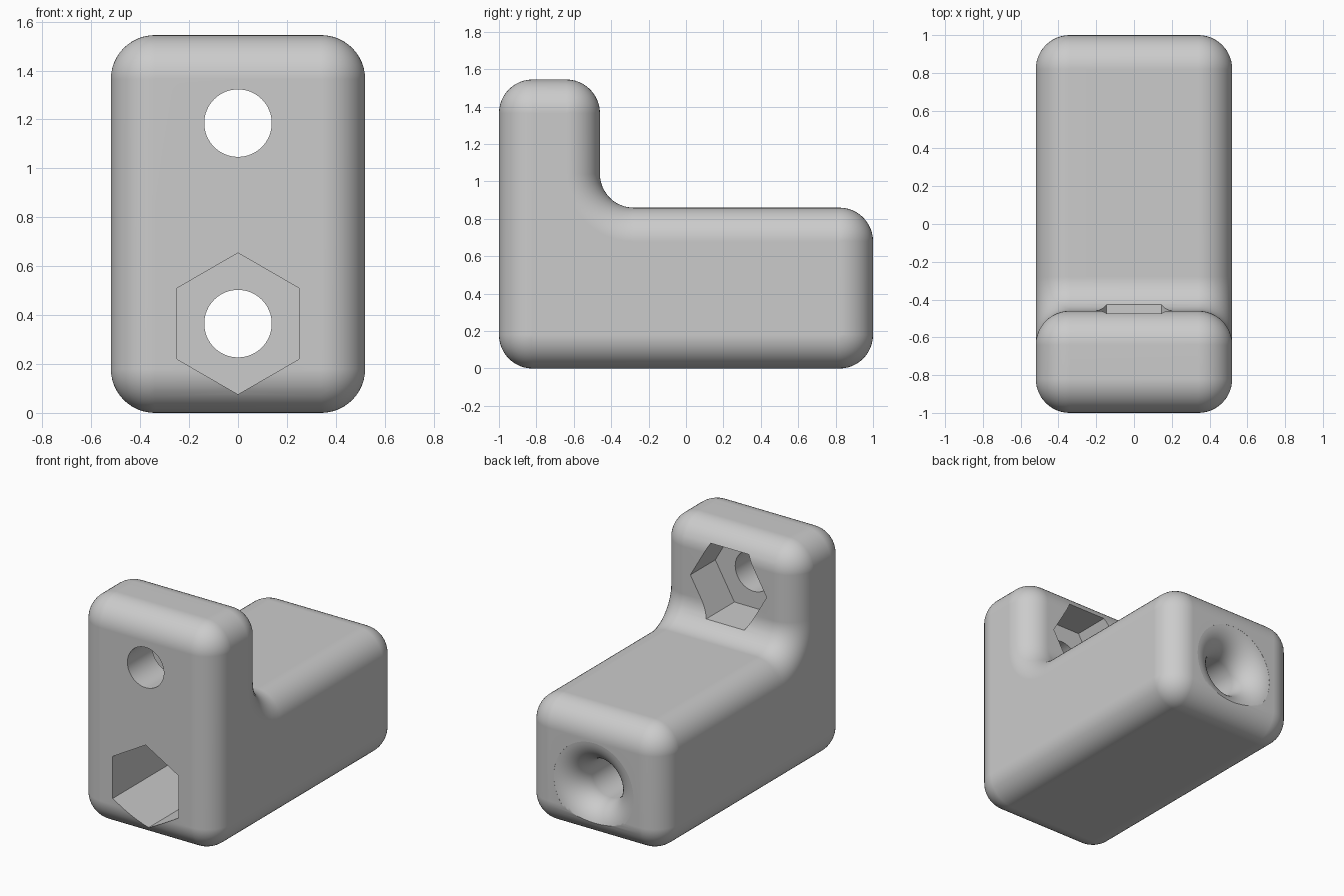
import bpy, bmesh, math
from math import sin, cos, pi

if "Cube" in bpy.data.objects:
    bpy.data.objects.remove(bpy.data.objects["Cube"])

R = 0.18            # fillet radius used on every edge
HALF_W = 0.52
SEG = 12

grey = bpy.data.materials.new("plain_grey")
grey.diffuse_color = (0.6, 0.6, 0.6, 1)
grey.use_nodes = True
grey.node_tree.nodes["Principled BSDF"].inputs["Base Color"].default_value = grey.diffuse_color


def make_object(name, bm):
    bmesh.ops.remove_doubles(bm, verts=bm.verts, dist=1e-5)
    bmesh.ops.recalc_face_normals(bm, faces=bm.faces)
    mesh = bpy.data.meshes.new(name)
    bm.to_mesh(mesh)
    bm.free()
    mesh.materials.append(grey)
    ob = bpy.data.objects.new(name, mesh)
    bpy.context.collection.objects.link(ob)
    return ob


def loft(name, rings):
    """Skin equal-length rings of points and cap both ends."""
    bm = bmesh.new()
    loops = [[bm.verts.new(p) for p in ring] for ring in rings]
    n = len(loops[0])
    for a, b in zip(loops, loops[1:]):
        for i in range(n):
            j = (i + 1) % n
            bm.faces.new((a[i], a[j], b[j], b[i]))
    bm.faces.new(loops[0])
    bm.faces.new(loops[-1])
    return make_object(name, bm)


def l_profile(d):
    """Rounded L outline (y, z), offset inward by d."""
    # arc centre y, z, start angle, direction (+1 convex, -1 concave)
    arcs = [(-1 + R, R, 180, 1), (1 - R, R, 270, 1), (1 - R, 0.86 - R, 0, 1),
            (-0.46 + R, 0.86 + R, 270, -1),
            (-0.46 - R, 1.545 - R, 0, 1), (-1 + R, 1.545 - R, 90, 1)]
    pts = []
    for cy, cz, start, sign in arcs:
        rad = R - sign * d
        for k in range(SEG + 1):
            a = math.radians(start + sign * 90 * k / SEG)
            pts.append((cy + rad * cos(a), cz + rad * sin(a)))
    return pts


def tube(name, z, sections, sides, turn=0.0):
    """Solid along y from (y, radius) sections."""
    return loft(name, [[(r * cos(turn + 2 * pi * i / sides), y,
                         z + r * sin(turn + 2 * pi * i / sides))
                        for i in range(sides)] for y, r in sections])


# L-shaped body with fully rounded rims on both sides
steps = [pi / 2 * k / SEG for k in range(SEG + 1)]
side = [(HALF_W - R + R * cos(t), R - R * sin(t)) for t in steps]   # x, inset
side = [(HALF_W - R + R * sin(t), R - R * cos(t)) for t in reversed(steps)]
rows = side + [(-x, d) for x, d in reversed(side)]
body = loft("bracket_body", [[(x, y, z) for y, z in l_profile(d)] for x, d in rows])

# Bolt holes, the lower one flaring out at the back
HOLE = 0.138
flare = [(1 - R + R * sin(a), HOLE + R - R * cos(a))
         for a in (math.radians(5 * k) for k in range(18))]
cutters = [
    tube("upper_hole_cutter", 1.185, [(-1.2, HOLE), (0, HOLE)], 64),
    tube("lower_hole_cutter", 0.365,
         [(-1.2, HOLE)] + flare + [(1.1, flare[-1][1])], 64),
    # Hexagonal nut pockets
    tube("upper_pocket_cutter", 1.185, [(-0.73, 0.289), (0, 0.289)], 6),
    tube("lower_pocket_cutter", 0.365, [(-1.2, 0.289), (0, 0.289)], 6, pi / 6),
]
bpy.context.view_layer.objects.active = body
for cutter in cutters:
    mod = body.modifiers.new("cut", 'BOOLEAN')
    mod.operation = 'DIFFERENCE'
    mod.solver = 'EXACT'
    mod.object = cutter
    bpy.ops.object.modifier_apply(modifier=mod.name)
    bpy.data.objects.remove(cutter)

# Smooth fillets, crisp pocket edges
bpy.ops.object.select_all(action='DESELECT')
body.select_set(True)
bpy.ops.object.shade_smooth_by_angle(angle=math.radians(30))
weighted = body.modifiers.new("flat_faces", 'WEIGHTED_NORMAL')
weighted.keep_sharp = True
